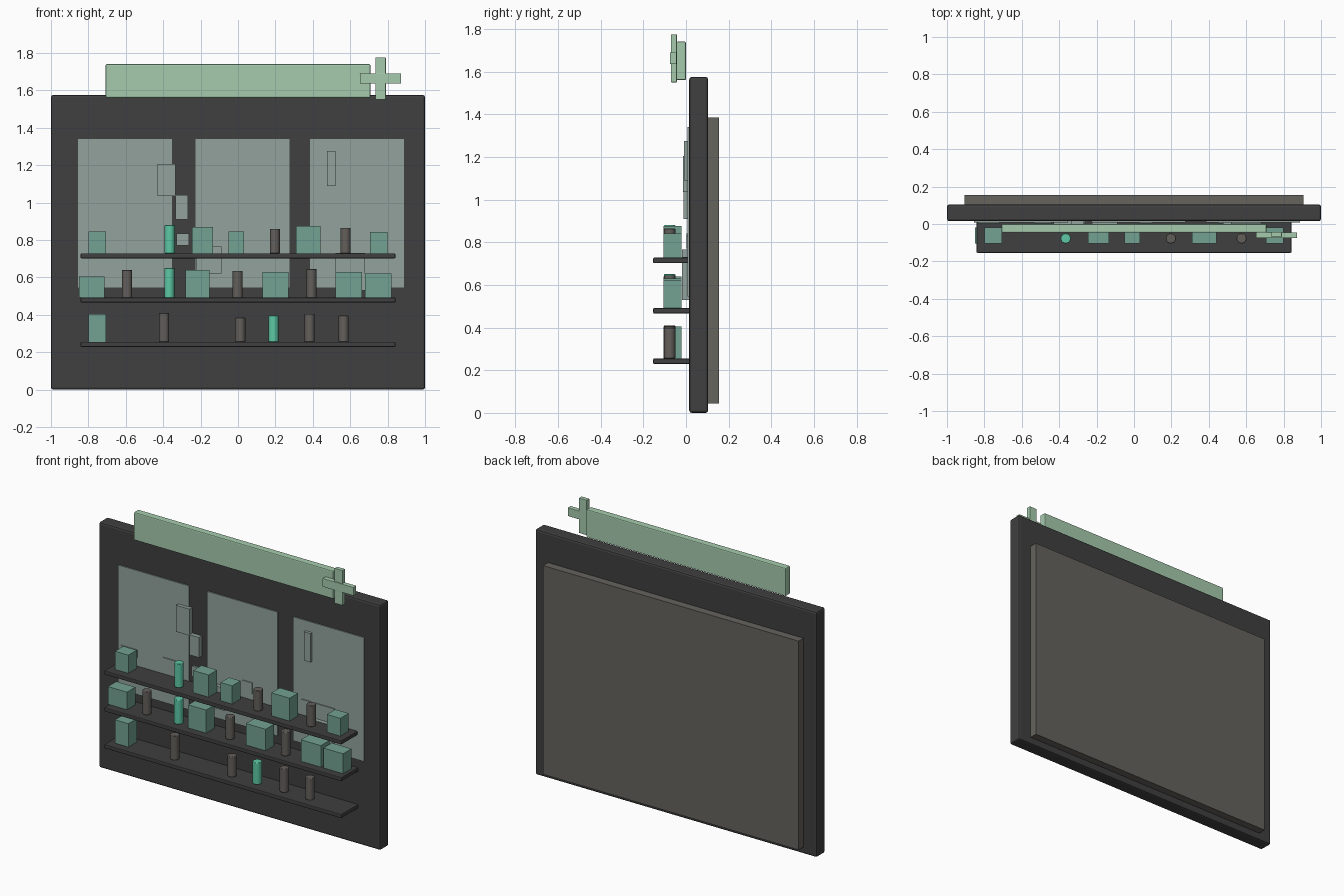
import bpy

cube = bpy.data.objects.get("Cube")
if cube:
    bpy.data.objects.remove(cube, do_unlink=True)


def material(name, rgb):
    m = bpy.data.materials.new(name)
    m.use_nodes = True
    col = (*rgb, 1)
    m.diffuse_color = col
    m.node_tree.nodes["Principled BSDF"].inputs["Base Color"].default_value = col
    return m


charcoal = material("charcoal", (0.05, 0.05, 0.05))
backing = material("warm grey", (0.13, 0.125, 0.11))
glass = material("pale glass", (0.29, 0.365, 0.335))
mint = material("mint", (0.38, 0.6, 0.42))
teal = material("muted teal", (0.17, 0.365, 0.285))
bright = material("bright green", (0.11, 0.58, 0.38))
umber = material("dark bottle", (0.125, 0.115, 0.105))


def finish(obj, name, mat, bevel):
    obj.name = name
    obj.data.materials.append(mat)
    if bevel:
        mod = obj.modifiers.new("soft edge", "BEVEL")
        mod.width = bevel
        mod.segments = 2
        mod.limit_method = "ANGLE"
    return obj


def box(name, x, y, z, mat, bevel=0.0):
    """Box from (min, max) pairs on each axis."""
    spans = (x, y, z)
    bpy.ops.mesh.primitive_cube_add(size=1, location=[sum(s) / 2 for s in spans])
    obj = bpy.context.object
    obj.scale = [s[1] - s[0] for s in spans]
    bpy.ops.object.transform_apply(location=False, rotation=False, scale=True)
    return finish(obj, name, mat, bevel)


def bottle(name, x, base, top, mat, radius=0.027):
    bpy.ops.mesh.primitive_cylinder_add(
        vertices=20, radius=radius, depth=top - base,
        location=(x, -0.077, (base + top) / 2))
    obj = finish(bpy.context.object, name, mat, 0.003)
    bpy.ops.object.shade_smooth_by_angle()
    return obj


# Wall and backing
box("wall_board", (-1, 1), (0.015, 0.104), (0, 1.575), charcoal, 0.012)
box("back_panel", (-0.907, 0.907), (0.1, 0.154), (0.045, 1.385), backing)

# Window panes
for i, x in enumerate((-0.605, 0.025, 0.637)):
    box(f"window_{i}", (x - 0.251, x + 0.251), (0.008, 0.02), (0.545, 1.34), glass)

# Sign and cross
box("sign_board", (-0.708, 0.708), (-0.046, 0), (1.56, 1.74), mint, 0.006)
box("cross_upright", (0.735, 0.79), (-0.07, -0.043), (1.55, 1.775), mint, 0.002)
box("cross_arm", (0.653, 0.872), (-0.075, -0.045), (1.636, 1.69), mint, 0.002)

# Notices on the glass: x range, z range, front y
notices = [
    ((-0.43, -0.335), (1.035, 1.205), -0.015),
    ((-0.335, -0.267), (0.91, 1.04), -0.012),
    ((0.475, 0.521), (1.09, 1.275), -0.01),
    ((-0.535, -0.44), (0.782, 0.835), 0.002),
    ((-0.835, -0.72), (0.785, 0.832), 0.002),
    ((-0.33, -0.262), (0.77, 0.835), 0.002),
    ((-0.225, -0.088), (0.62, 0.765), -0.018),
    ((0.03, 0.098), (0.77, 0.84), 0.002),
    ((0.45, 0.68), (0.77, 0.83), 0.002),
    ((0.52, 0.68), (0.53, 0.73), -0.018),
]
for i, (x, z, y) in enumerate(notices):
    box(f"notice_{i}", x, (y, 0.015), z, glass)

# Shelves with goods: cartons (x min, x max, top), bottles (x, top, material)
shelves = [
    (0.255,
     [(-0.8, -0.705, 0.405)],
     [(-0.395, 0.41, umber), (0.012, 0.385, umber), (0.19, 0.395, bright),
      (0.383, 0.405, umber), (0.565, 0.395, umber)]),
    (0.492,
     [(-0.85, -0.715, 0.605), (-0.28, -0.153, 0.64), (0.13, 0.27, 0.63),
      (0.52, 0.662, 0.63), (0.68, 0.82, 0.62)],
     [(-0.593, 0.64, umber), (-0.367, 0.65, bright), (-0.002, 0.635, umber),
      (0.393, 0.645, umber)]),
    (0.728,
     [(-0.8, -0.705, 0.845), (-0.245, -0.135, 0.87), (-0.05, 0.032, 0.845),
      (0.31, 0.44, 0.875), (0.705, 0.8, 0.842)],
     [(-0.365, 0.88, bright), (0.197, 0.86, umber), (0.575, 0.865, umber)]),
]
for level, (top, cartons, bottles) in enumerate(shelves):
    box(f"shelf_{level}", (-0.842, 0.842), (-0.154, 0.02), (top - 0.026, top), charcoal, 0.005)
    for i, (x0, x1, height) in enumerate(cartons):
        box(f"carton_{level}_{i}", (x0, x1), (-0.105, -0.02), (top, height), teal)
    for i, (x, height, mat) in enumerate(bottles):
        bottle(f"bottle_{level}_{i}", x, top, height, mat)
